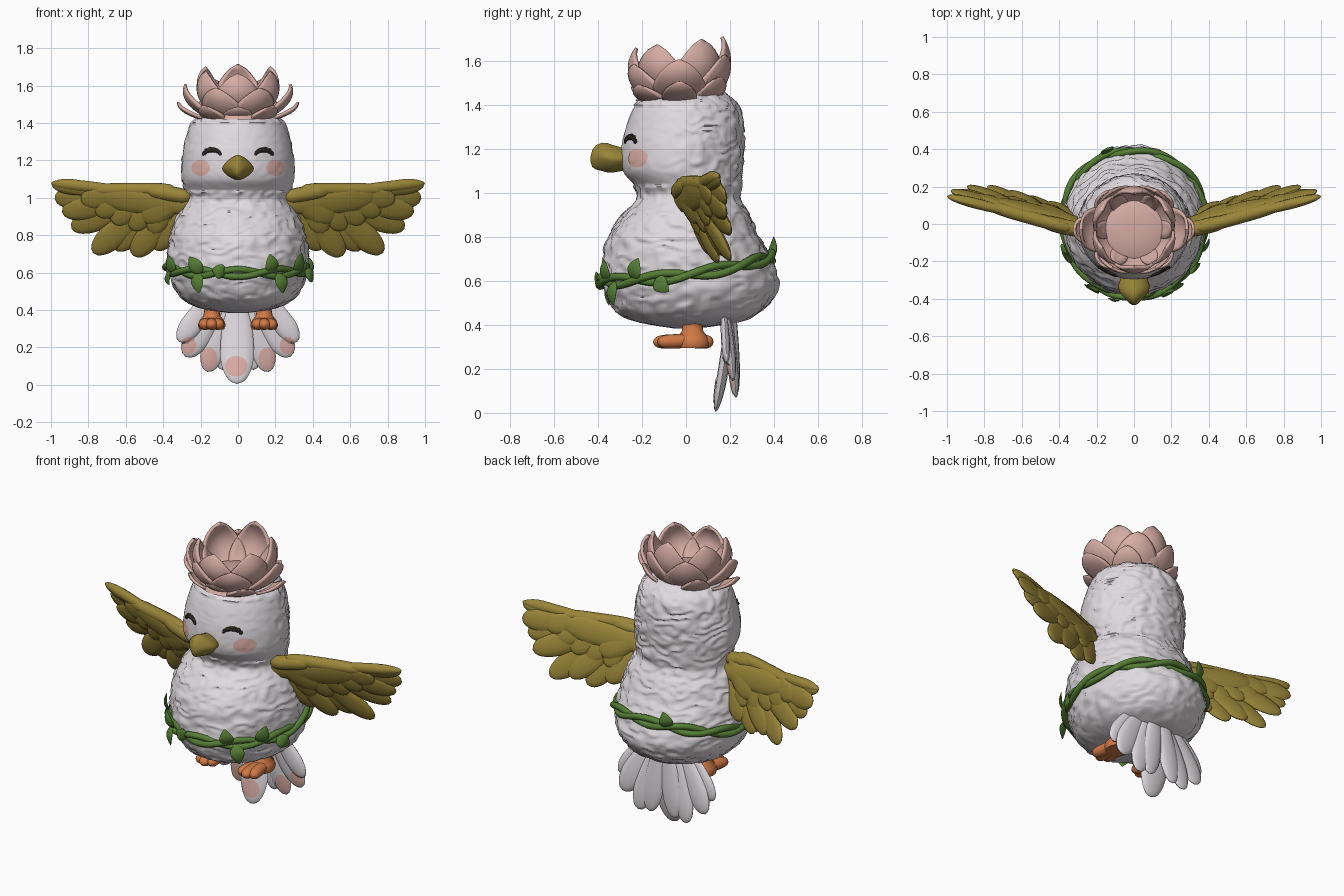
import bpy, bmesh
from math import sin, cos, pi, radians, sqrt
from mathutils import Vector, noise
from mathutils.bvhtree import BVHTree

cube = bpy.data.objects.get("Cube")
if cube:
    bpy.data.objects.remove(cube, do_unlink=True)


def material(name, rgb):
    m = bpy.data.materials.new(name)
    m.use_nodes = True
    m.diffuse_color = (*rgb, 1)
    m.node_tree.nodes["Principled BSDF"].inputs["Base Color"].default_value = (*rgb, 1)
    return m


WHITE = material("white down", (0.74, 0.70, 0.73))
GOLD = material("olive gold", (0.32, 0.235, 0.04))
PINK = material("petal pink", (0.67, 0.415, 0.37))
BLUSH = material("blush", (0.76, 0.45, 0.40))
GREEN = material("vine green", (0.09, 0.21, 0.035))
ORANGE = material("foot orange", (0.64, 0.19, 0.06))
DARK = material("eye dark", (0.025, 0.018, 0.012))


def finish(name, bm, mat, angle=60):
    bmesh.ops.recalc_face_normals(bm, faces=bm.faces)
    me = bpy.data.meshes.new(name)
    bm.to_mesh(me)
    me.materials.append(mat)
    ob = bpy.data.objects.new(name, me)
    bpy.context.collection.objects.link(ob)
    bpy.ops.object.select_all(action="DESELECT")
    ob.select_set(True)
    bpy.context.view_layer.objects.active = ob
    bpy.ops.object.shade_smooth_by_angle(angle=radians(angle))
    return ob


def mirror(ob):
    ob.modifiers.new("mirror", "MIRROR")


def loft(bm, rings):
    """Skin a list of point rings and cap both ends."""
    vs = [[bm.verts.new(p) for p in r] for r in rings]
    n = len(vs[0])
    for a, b in zip(vs, vs[1:]):
        for i in range(n):
            bm.faces.new((a[i], a[(i + 1) % n], b[(i + 1) % n], b[i]))
    bm.faces.new(vs[0])
    bm.faces.new(vs[-1])


def round_tip(t):
    if t < 0.65:
        return 0.45 + 0.55 * sin(t / 0.65 * pi / 2)
    return sqrt(max(0, 1 - ((t - 0.65) / 0.35) ** 2)) + 0.01


def leaf_tip(t):
    return sin(pi * t ** 0.85) ** 0.8 * (1 - 0.2 * t) + 0.03


def toe_tip(t):
    return sqrt(max(0, 1 - (2 * t - 1) ** 4)) + 0.01


def feather(bm, p0, p1, normal, width, thick, shape=round_tip, bend=0.0):
    """Flattened blade from p0 to p1, bowed along its normal."""
    p0, p1 = Vector(p0), Vector(p1)
    d = (p1 - p0).normalized()
    side = d.cross(Vector(normal)).normalized()
    n = side.cross(d)
    rings = []
    for i in range(17):
        t = 1 - (1 - i / 16) ** 1.4
        c = p0.lerp(p1, t) + n * bend * sin(pi * t)
        w = shape(t)
        rings.append([c + side * width * w * cos(k * pi / 6)
                      + n * thick * w * sin(k * pi / 6) for k in range(12)])
    loft(bm, rings)


# Body and head: height, centre y, half width, half depth
ROWS = [(.385, 0, .05, .05), (.41, .01, .20, .21), (.45, .01, .28, .31), (.52, .02, .335, .37),
        (.6, .02, .36, .395), (.7, .005, .37, .375), (.8, -.01, .355, .338), (.9, -.002, .32, .285),
        (.98, .012, .27, .228), (1.03, .008, .275, .238), (1.1, -.018, .295, .267),
        (1.2, -.018, .295, .275), (1.3, -.008, .278, .264), (1.4, .002, .244, .232), (1.46, 0, .18, .17)]


def body_at(z):
    last = len(ROWS) - 1
    i = max(k for k in range(last) if ROWS[k][0] <= z + 1e-6)
    t = (z - ROWS[i][0]) / (ROWS[i + 1][0] - ROWS[i][0])

    def slope(k, c):
        a, b = ROWS[max(k - 1, 0)], ROWS[min(k + 1, last)]
        return (b[c] - a[c]) / (b[0] - a[0]) * (ROWS[i + 1][0] - ROWS[i][0])
    s = t * t * (3 - 2 * t)
    return [ROWS[i][c] * (1 - s) + ROWS[i + 1][c] * s
            + slope(i, c) * t * (1 - t) ** 2 - slope(i + 1, c) * t * t * (1 - t) for c in (1, 2, 3)]


def fluffy_point(z, a):
    """Soft overlapping tufts, fading out on the face."""
    cy, rx, ry = body_at(z)
    p = Vector((rx * cos(a), cy + ry * sin(a), z))
    f = (z / 0.1 + 1.5 * noise.noise(p * 10) + 0.5 * noise.noise(p * 21)) % 1
    tuft = 1 - f / 0.7 if f < 0.7 else (f - 0.7) / 0.3
    face = min(1, max(0, (p.y + 0.08) / 0.12)) if 1.03 < z < 1.4 else 1
    d = (0.002 + 0.01 * face) * (tuft + 0.6 * noise.noise(p * 18))
    return p + Vector((cos(a), sin(a), 0)) * d


bm = bmesh.new()
loft(bm, [[fluffy_point(.385 + 1.075 * j / 130, 2 * pi * i / 120) for i in range(120)]
          for j in range(131)])
body_tree = BVHTree.FromBMesh(bm)
finish("body", bm, WHITE)


def front_point(tree, x, z, lift=0.004):
    hit = tree.ray_cast(Vector((x, -1, z)), Vector((0, 1, 0)))[0]
    return hit + Vector((0, -lift, 0)) if hit else None


def patch(name, tree, x, z, rx, rz, mat):
    """Thin oval laid on the front of a surface."""
    bm = bmesh.new()
    rings = [[bm.verts.new((x + rx * r / 6 * cos(k * pi / 14), 0, z + rz * r / 6 * sin(k * pi / 14)))
              for k in range(28)] for r in range(1, 7)]
    for a, b in zip(rings, rings[1:]):
        for k in range(28):
            bm.faces.new((a[k], b[k], b[(k + 1) % 28], a[(k + 1) % 28]))
    bm.faces.new(rings[0])
    for v in bm.verts[:]:
        p = front_point(tree, v.co.x, v.co.z)
        if p:
            v.co = p
        else:
            bm.verts.remove(v)
    ob = finish(name, bm, mat)
    if sum(f.normal.y for f in ob.data.polygons) > 0:
        ob.data.flip_normals()


def tube(name, paths, radius, mat, cyclic=False):
    cu = bpy.data.curves.new(name, "CURVE")
    cu.dimensions = "3D"
    cu.bevel_depth = radius
    cu.bevel_resolution = 3
    cu.use_fill_caps = True
    for pts in paths:
        s = cu.splines.new("POLY")
        s.points.add(len(pts) - 1)
        for i, (sp, p) in enumerate(zip(s.points, pts)):
            sp.co = (*p, 1)
            sp.radius = 1 if cyclic else 0.45 + 0.55 * sin(pi * i / (len(pts) - 1))
        s.use_cyclic_u = cyclic
        s.use_smooth = True
    cu.materials.append(mat)
    bpy.context.collection.objects.link(bpy.data.objects.new(name, cu))


# Cheeks and closed smiling eyes with lashes on the outer side
for s, side in ((1, "left"), (-1, "right")):
    patch(side + "_cheek", body_tree, s * 0.2, 1.16, 0.05, 0.043, BLUSH)
    arc = [front_point(body_tree, s * (0.137 + 0.043 * cos(a)), 1.228 + 0.028 * sin(a), .001)
           for a in [pi * k / 12 for k in range(13)]]
    lashes = [[front_point(body_tree, s * (0.137 + r * cos(pi * k / 12)),
                           1.228 + (r - .012) * sin(pi * k / 12), .002) for r in (.04, .047, .054)]
              for k in (1, 3, 5)]
    tube(side + "_eye", [arc] + lashes, 0.013, DARK)

# Beak: depth y, half width, centre height, half height
bm = bmesh.new()
loft(bm, [[(hw * cos(a) * abs(cos(a)) ** .3, y, zc + hh * sin(a) * abs(sin(a)) ** .3)
           for a in [2 * pi * k / 24 for k in range(24)]]
          for y, hw, zc, hh in ((-.25, .06, 1.155, .045), (-.30, .075, 1.155, .055), (-.335, .085, 1.157, .063),
                                (-.36, .078, 1.162, .067), (-.385, .06, 1.166, .064),
                                (-.41, .038, 1.163, .055), (-.427, .02, 1.158, .038), (-.434, .005, 1.155, .014))])
finish("beak", bm, GOLD)

# Feet
bm = bmesh.new()
loft(bm, [[(.14 + r * cos(k * pi / 8), .03 + 1.1 * r * sin(k * pi / 8), z) for k in range(16)]
          for z, r in ((.45, .044), (.40, .040), (.37, .045), (.345, .065), (.32, .075), (.295, .065))])
for dx, y in ((-.04, -.13), (.002, -.15), (.044, -.13), (0, .125)):
    feather(bm, (.14 + dx * .3, .05 if y < 0 else -.02, .33), (.14 + dx, y, .322), (0, 0, 1), .036, .032, toe_tip)
mirror(finish("feet", bm, ORANGE))


# Wings: feather layers on a swept, leaning plane
def wing_point(x, z, lift=0.0):
    return Vector((x, -0.045 + 0.28 * (x - 0.3) + 0.32 * (1.07 - z) + lift, z))


PLANE = (-0.28, 1, 0.32)
bm = bmesh.new()
flight = [(.995, 1.07), (.98, .995), (.94, .92), (.89, .835), (.775, .705), (.665, .725), (.56, .69), (.45, .725)]
for i, (x, z) in enumerate(flight):
    feather(bm, wing_point(.66 - .052 * i, 1.03 - .01 * i, .01 * (i % 2)),
            wing_point(x, z, .01 * (i % 2)), PLANE, .045 if i == 0 else .07, .022)
covert = [(.84, .985), (.76, .915), (.67, .865), (.57, .83), (.46, .81)]
for i, (x, z) in enumerate(covert):
    for lift in (-.016, .022):
        feather(bm, wing_point(.60 - .055 * i, 1.03, lift), wing_point(x, z, lift), PLANE, .062, .017)
for lift in (-.022, .03):
    feather(bm, wing_point(.25, .95, lift), wing_point(.74, 1.01, lift), PLANE, .075, .022)
    feather(bm, wing_point(.3, 1.0, lift), wing_point(.52, .89, lift), PLANE, .075, .02)
feather(bm, wing_point(.24, 1.0), wing_point(.5, 1.047), PLANE, .042, .042, toe_tip, -.005)
feather(bm, wing_point(.32, 1.046), wing_point(.8, 1.043), PLANE, .036, .036, toe_tip)
feather(bm, wing_point(.55, 1.035), wing_point(1.0, 1.078), PLANE, .032, .028)
mirror(finish("wings", bm, GOLD))

# Tail fan with blush spots near the tips
bm = bmesh.new()
feather(bm, (-.005, .20, .5), (-.005, .135, .005), (0, 1, 0), .09, .024, bend=.01)
for s in (1, -1):
    feather(bm, (s * .04, .19, .5), (s * .165, .228, .07), (0, 1, 0), .07, .022)
    feather(bm, (s * .08, .18, .5), (s * .28, .215, .15), (0, 1, 0), .072, .022)
    feather(bm, (s * .12, .17, .5), (s * .315, .185, .23), (0, 1, 0), .058, .02)
    feather(bm, (s * .02, .215, .5), (s * .085, .23, .08), (0, 1, 0), .065, .02)
tail_tree = BVHTree.FromBMesh(bm)
finish("tail", bm, WHITE)
for x, z, rx, rz in ((-.01, .1, .06, .055), (.155, .14, .045, .06), (-.155, .14, .045, .06),
                     (.265, .21, .042, .047), (-.265, .21, .042, .047)):
    patch("tail_spot", tail_tree, x, z, rx, rz, BLUSH)


# Flower crown: three rings of cupped petals around a flat heart
def petal(bm, ang, r0, r1, z0, z1, half, cup, curl):
    out, tan = Vector((cos(ang), sin(ang), 0)), Vector((-sin(ang), cos(ang), 0))
    grid = []
    for i in range(15):
        u = i / 14
        w = half * (0.4 * (1 - u) + sin(pi * u ** 0.95) ** 0.65) + 0.004
        c = Vector((0, -.03, z0 + (z1 - z0) * u ** 1.2)) + out * (r0 + (r1 - r0) * sin(u * curl))
        grid.append([bm.verts.new(c + tan * w * v - out * cup * (w / half * v) ** 2)
                     for v in [k / 5 - 1 for k in range(11)]])
    for a, b in zip(grid, grid[1:]):
        for k in range(10):
            bm.faces.new((a[k], a[k + 1], b[k + 1], b[k]))


bm = bmesh.new()
for count, turn, r0, r1, z0, z1, half, cup, curl, squash in (
        (6, 30, .10, .235, 1.42, 1.69, .105, .045, 2.3, 0),
        (6, 0, .13, .295, 1.41, 1.61, .095, .03, 1.9, .055),
        (8, 0, .15, .31, 1.42, 1.51, .06, .015, 1.6, .09)):
    for k in range(count):
        a = radians(turn) + 2 * pi * k / count
        petal(bm, a, r0, r1 - squash * abs(sin(a)), z0, z1 + .025 * sin(a), half, cup, curl)
crown = finish("flower_crown", bm, PINK)
crown.modifiers.new("thickness", "SOLIDIFY").thickness = 0.016
bm = bmesh.new()
loft(bm, [[(r * cos(k * pi / 16), -.02 + r * sin(k * pi / 16), z) for k in range(32)]
          for z, r in ((1.42, .21), (1.455, .19), (1.48, .15), (1.485, .05))])
finish("flower_heart", bm, PINK)


# Vine belt: two loosely twined strands, tilted up to the back, with leaves
def belt_point(a, lift=.018, dz=0):
    y = 0.4 * sin(a)
    z = .63 + .14 * y + .15 * y * y
    cy, rx, ry = body_at(z)
    return Vector(((rx + lift) * cos(a), cy + (ry + lift) * sin(a), z + dz))


turns = [2 * pi * k / 120 for k in range(120)]
tube("vine_belt", [[belt_point(a, .014 + .009 * cos(5 * a + ph), .02 * sin(5 * a + ph)) for a in turns]
                   for ph in (0, pi)], .018, GREEN, True)
bm = bmesh.new()
for deg, along, up in ((-120, -.07, .085), (-124, .02, -.11), (-150, -.06, .08), (-160, .03, -.08),
                       (-62, -.02, .1), (-56, .02, -.11), (-38, .04, .1), (-22, .07, -.06),
                       (-100, -.07, .02), (112, -.03, .1)):
    a = radians(deg)
    p, out = belt_point(a, .025), Vector((cos(a), sin(a), 0))
    tip = p + Vector((-sin(a), cos(a), 0)) * along + out * .015 + Vector((0, 0, up))
    feather(bm, p, tip, out, .042, .01, leaf_tip, .012)
finish("vine_leaves", bm, GREEN)
